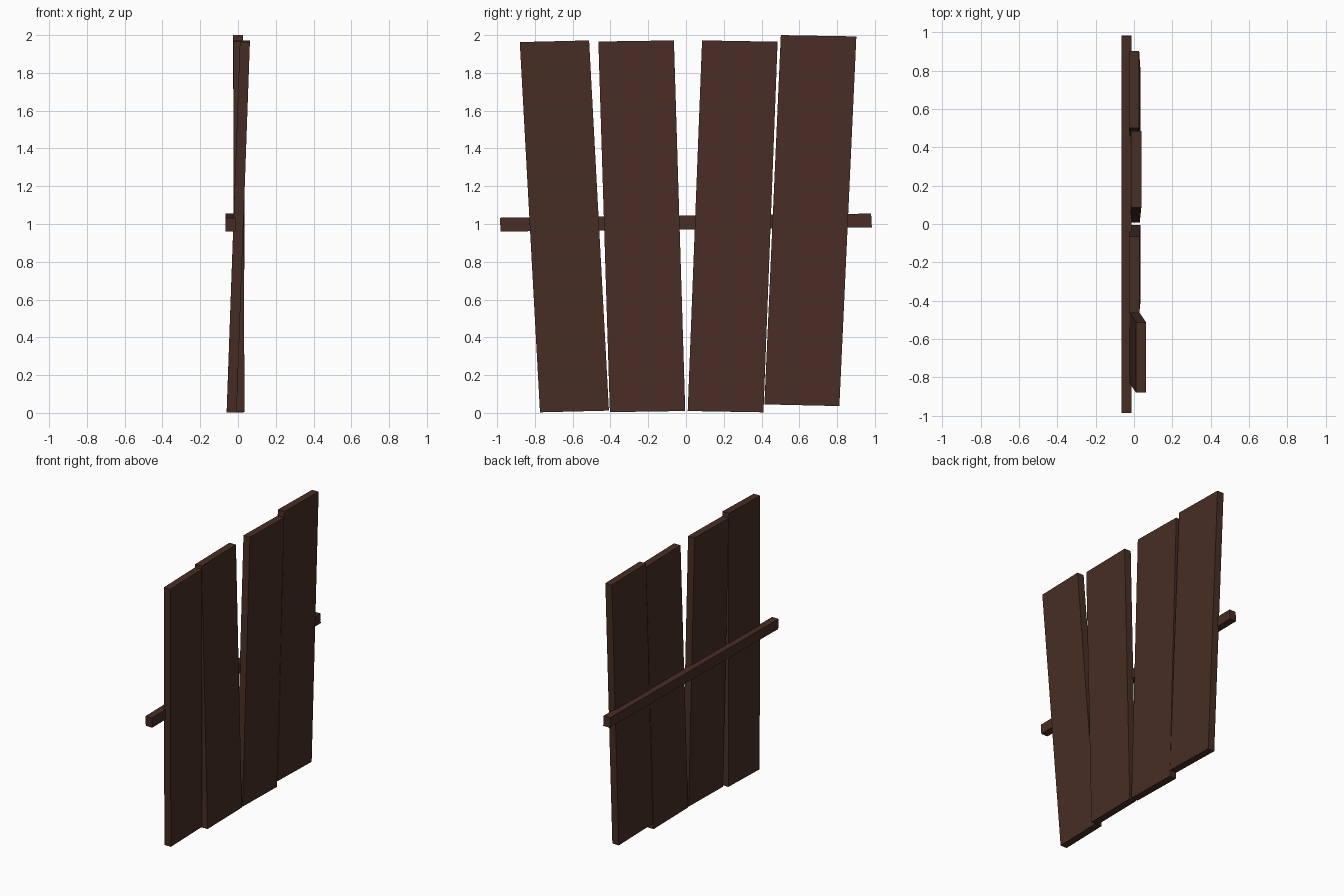
import bpy

if "Cube" in bpy.data.objects:
    bpy.data.objects.remove(bpy.data.objects["Cube"])

wood = bpy.data.materials.new("dark brown wood")
wood.diffuse_color = (0.065, 0.027, 0.018, 1)
wood.use_nodes = True
wood.node_tree.nodes["Principled BSDF"].inputs["Base Color"].default_value = wood.diffuse_color


def board(name, corners, thick):
    """Flat board: four (x, y, z) corners on its back face, thickened along +x."""
    n = len(corners)
    verts = list(corners) + [(x + thick, y, z) for x, y, z in corners]
    faces = [tuple(range(n))[::-1], tuple(range(n, 2 * n))]
    faces += [(i, (i + 1) % n, (i + 1) % n + n, i + n) for i in range(n)]
    mesh = bpy.data.meshes.new(name)
    mesh.from_pydata(verts, [], faces)
    mesh.materials.append(wood)
    obj = bpy.data.objects.new(name, mesh)
    bpy.context.collection.objects.link(obj)
    return obj


# Upright planks: back x at bottom and top, then (y, z) corners
# in the order bottom left, bottom right, top right, top left
planks = [
    (-0.060, 0.010, (-0.773, 0.003), (-0.408, 0.012), (-0.513, 1.972), (-0.880, 1.963)),
    (-0.019, -0.025, (-0.403, 0.004), (-0.004, 0.010), (-0.064, 1.972), (-0.464, 1.966)),
    (-0.023, -0.015, (0.009, 0.010), (0.410, 0.003), (0.485, 1.965), (0.085, 1.972)),
    (-0.020, -0.026, (0.415, 0.045), (0.812, 0.036), (0.902, 1.993), (0.502, 2.000)),
]
for i, (xb, xt, bl, br, tr, tl) in enumerate(planks):
    board(f"plank_{i + 1}", [(xb, *bl), (xb, *br), (xt, *tr), (xt, *tl)], 0.053)

# Cross rail behind the planks, rising slightly to the right
board("cross_rail", [(-0.066, -0.981, 0.960), (-0.066, 0.984, 0.982),
                     (-0.066, 0.980, 1.055), (-0.066, -0.986, 1.033)], 0.053)
